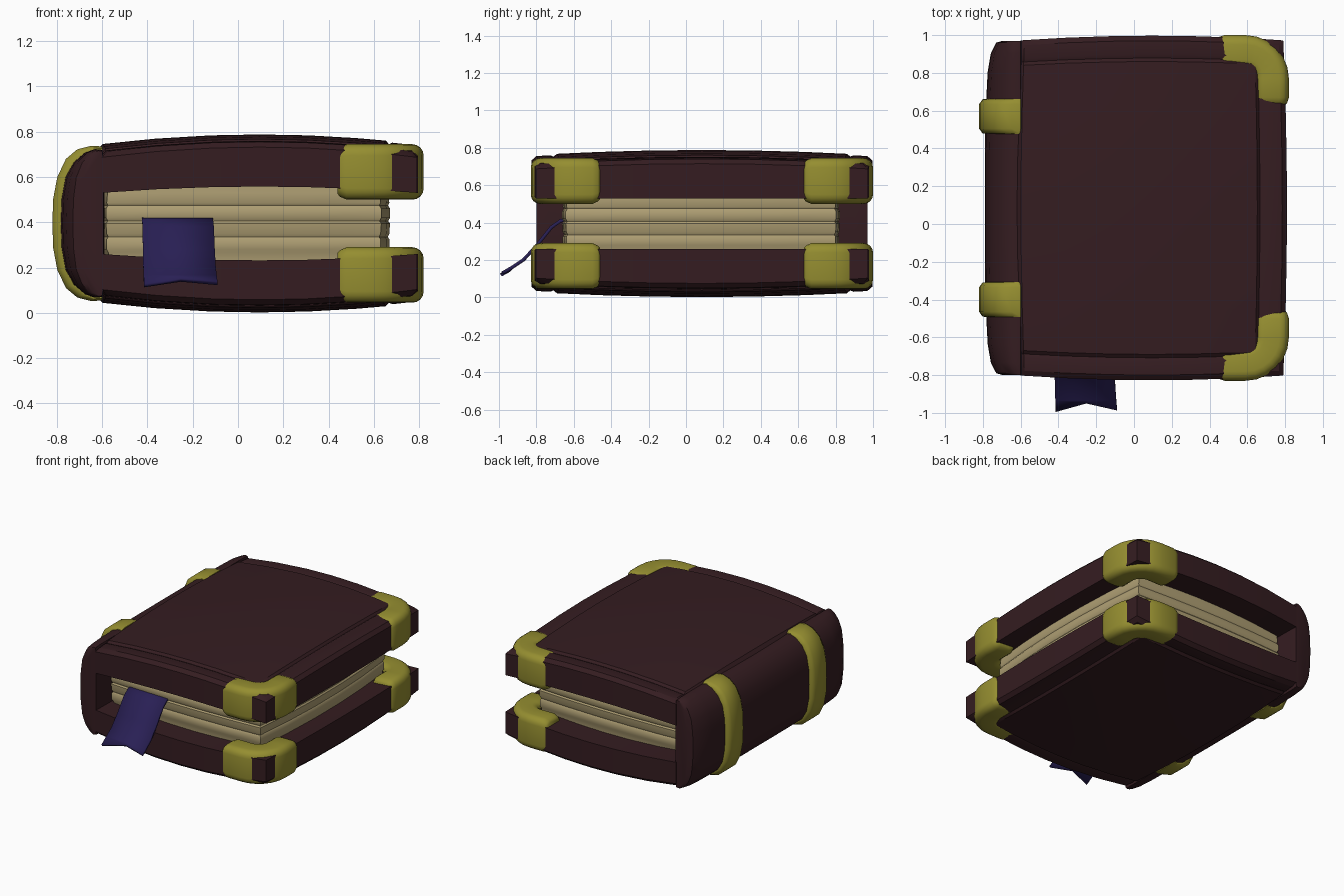
import bpy, bmesh, math

if "Cube" in bpy.data.objects:
    bpy.data.objects.remove(bpy.data.objects["Cube"])

ZC, YC = 0.395, 0.085      # mirror planes of the book


def mat(name, col):
    m = bpy.data.materials.new(name)
    m.diffuse_color = (*col, 1)
    m.use_nodes = True
    m.node_tree.nodes["Principled BSDF"].inputs["Base Color"].default_value = m.diffuse_color
    return m


LEATHER = mat("leather", (0.035, 0.012, 0.015))
GOLD = mat("gold", (0.30, 0.27, 0.03))
PAPER = mat("paper", (0.42, 0.34, 0.17))
CLOTH = mat("cloth", (0.022, 0.014, 0.09))


def finish(name, bm, material, angle=35):
    bmesh.ops.recalc_face_normals(bm, faces=bm.faces)
    me = bpy.data.meshes.new(name)
    bm.to_mesh(me)
    bm.free()
    me.materials.append(material)
    ob = bpy.data.objects.new(name, me)
    bpy.context.collection.objects.link(ob)
    bpy.ops.object.select_all(action='DESELECT')
    ob.select_set(True)
    bpy.context.view_layer.objects.active = ob
    bpy.ops.object.shade_smooth_by_angle(angle=math.radians(angle))
    return ob


def loft(name, rings, material, angle=35):
    """Skin a list of closed rings and cap both ends."""
    bm = bmesh.new()
    vs = [[bm.verts.new(p) for p in r] for r in rings]
    n = len(vs[0])
    for a, b in zip(vs, vs[1:]):
        for i in range(n):
            j = (i + 1) % n
            bm.faces.new((a[i], a[j], b[j], b[i]))
    bm.faces.new(vs[0])
    bm.faces.new(vs[-1])
    return finish(name, bm, material, angle)


def plan(u, v, cx, hx, cy, hy, bx, by):
    """Rectangle whose edges bow outwards."""
    return cx + hx * u - bx * u * v * v, cy + hy * v - by * v * u * u


# covers: domed boards with a grooved panel line
US = [-1, -.97, -.65, -.3, 0, .3, .6, .78, .80, .82, .965, 1]
VS = [-1, -.97, -.89, -.87, -.85, -.6, -.3, 0, .3, .6, .85, .87, .89, .97, 1]


def cover(name, s):
    bm = bmesh.new()
    outer, inner = {}, {}
    for i, u in enumerate(US):
        for j, v in enumerate(VS):
            x, y = plan(u, v, .095, .715, YC, .912, .02, .025)
            z = .788 - .045 * u * u - .028 * v * v
            if u > .81 or abs(v) > .88:
                z -= .006
            if (u == .80 and abs(v) <= .87) or (abs(v) == .87 and u <= .80):
                z -= .014
            if abs(u) == 1 or abs(v) == 1:
                z -= .022
            zi = .558 - .028 * u * u
            outer[i, j] = bm.verts.new((x, y, ZC + s * (z - ZC)))
            inner[i, j] = bm.verts.new((x, y, ZC + s * (zi - ZC)))
    nu, nv = len(US), len(VS)
    for g in (outer, inner):
        for i in range(nu - 1):
            for j in range(nv - 1):
                bm.faces.new((g[i, j], g[i + 1, j], g[i + 1, j + 1], g[i, j + 1]))
    rim = ([(i, 0) for i in range(nu)] + [(nu - 1, j) for j in range(1, nv)] +
           [(i, nv - 1) for i in range(nu - 2, -1, -1)] + [(0, j) for j in range(nv - 2, 0, -1)])
    for a, b in zip(rim, rim[1:] + rim[:1]):
        bm.faces.new((outer[a], outer[b], inner[b], inner[a]))
    finish(name, bm, LEATHER)


cover("top_cover", 1)
cover("bottom_cover", -1)


# spine and its straps share one rounded cross-section (depth, half height)
HALF = [(-.01, .29), (.0, .325), (.035, .328), (.08, .312), (.13, .27), (.168, .205), (.186, .11)]
PROFILE = HALF + [(.19, 0)] + [(d, -h) for d, h in reversed(HALF)]


def spine_ring(y, depth, grow=0.0, zs=1.0):
    return [(-.60 - d * depth - grow * min(1, max(0, d) / .08), y,
             ZC + h * zs + math.copysign(grow * .5, h) * (h != 0) * (d < .15)) for d, h in PROFILE]


half_spine = [(.885, .5, .98), (.875, .68, .99), (.82, .83, 1), (.72, .92, 1), (.5, .98, 1), (.2, 1, 1)]
stations = [(-o, d, s) for o, d, s in half_spine] + [(o, d, s) for o, d, s in reversed(half_spine)]
loft("spine", [spine_ring(YC + o, d, 0, s) for o, d, s in stations], LEATHER)

for k, s in (("front", -1), ("back", 1)):
    yc = YC + s * .485
    loft(k + "_strap", [spine_ring(yc + o, 1, g) for o, g in
                        ((-.093, -.01), (-.09, .012), (-.065, .03), (.065, .03), (.09, .012), (.093, -.01))],
         GOLD, 50)

# page block: stacked layers with slightly uneven edges
side = [-1, -.6, -.2, .2, .6]
outline = ([(t, -1) for t in side] + [(1, t) for t in side] +
           [(-t, 1) for t in side] + [(-1, -t) for t in side])
layers = [(.22, .008), (.265, .008), (.28, .0), (.325, .0), (.335, .007), (.35, .0), (.395, -.003),
          (.405, .005), (.42, -.003), (.46, -.003), (.475, .006), (.485, .0), (.53, .004), (.57, .006)]
loft("pages", [[(*plan(u, v, .025, .645 - i, .08, .74 - i, .04, .02), z) for u, v in outline]
               for z, i in layers], PAPER, 40)

# corner caps: rounded section swept around an L path
W, H, R = .09, .1225, .05
SECTION = []
for cx, cz, a0 in ((1, 1, 0), (-1, 1, 90), (-1, -1, 180), (1, -1, 270)):
    for k in range(5):
        a = math.radians(a0 + k * 22.5)
        SECTION.append((cx * (W - R) + R * math.cos(a), cz * (H - R) + R * math.sin(a)))

# path stations: x, y, outward direction angle, section scale
r, px, py = .14, .59, -.60
PATH = [(.44, py - r, -90, .80), (.452, py - r, -90, .90), (.48, py - r, -90, 1)]
PATH += [(px + r * math.cos(math.radians(a)), py + r * math.sin(math.radians(a)), a, 1)
         for a in (-90, -75, -60, -45, -30, -15, 0)]
PATH += [(px + r, -.50, 0, 1), (px + r, -.472, 0, .90), (px + r, -.46, 0, .80)]

for zn, sz in (("top", 1), ("bottom", -1)):
    for yn, sy in (("front", 1), ("back", -1)):
        rings = []
        for x, y, a, k in PATH:
            c, s = math.cos(math.radians(a)), math.sin(math.radians(a))
            rings.append([(x + c * w * k, YC + sy * (y + s * w * k - YC), ZC + sz * (.2275 + h * k))
                          for w, h in SECTION])
        loft(f"{zn}_{yn}_corner", rings, GOLD, 50)

# ribbon bookmark with a notched end
ROWS = [(-.60, .415), (-.67, .41), (-.72, .375), (-.80, .275), (-.87, .20), (-.93, .16), (-.99, .12)]
bm = bmesh.new()
grid = []
for i, (y, z) in enumerate(ROWS):
    t = i / (len(ROWS) - 1)
    last = i == len(ROWS) - 1
    l, rr = -.425 + .01 * t, -.115 + .025 * t
    grid.append([bm.verts.new(p) for p in
                 ((l, y, z), ((l + rr) / 2, y + .045 * last, z + .025 * last), (rr, y + .008 * last, z + .01 * last))])
for a, b in zip(grid, grid[1:]):
    for j in range(2):
        bm.faces.new((a[j], a[j + 1], b[j + 1], b[j]))
ribbon = finish("ribbon", bm, CLOTH)
sol = ribbon.modifiers.new("thickness", 'SOLIDIFY')
sol.thickness = .018
sol.offset = 0
